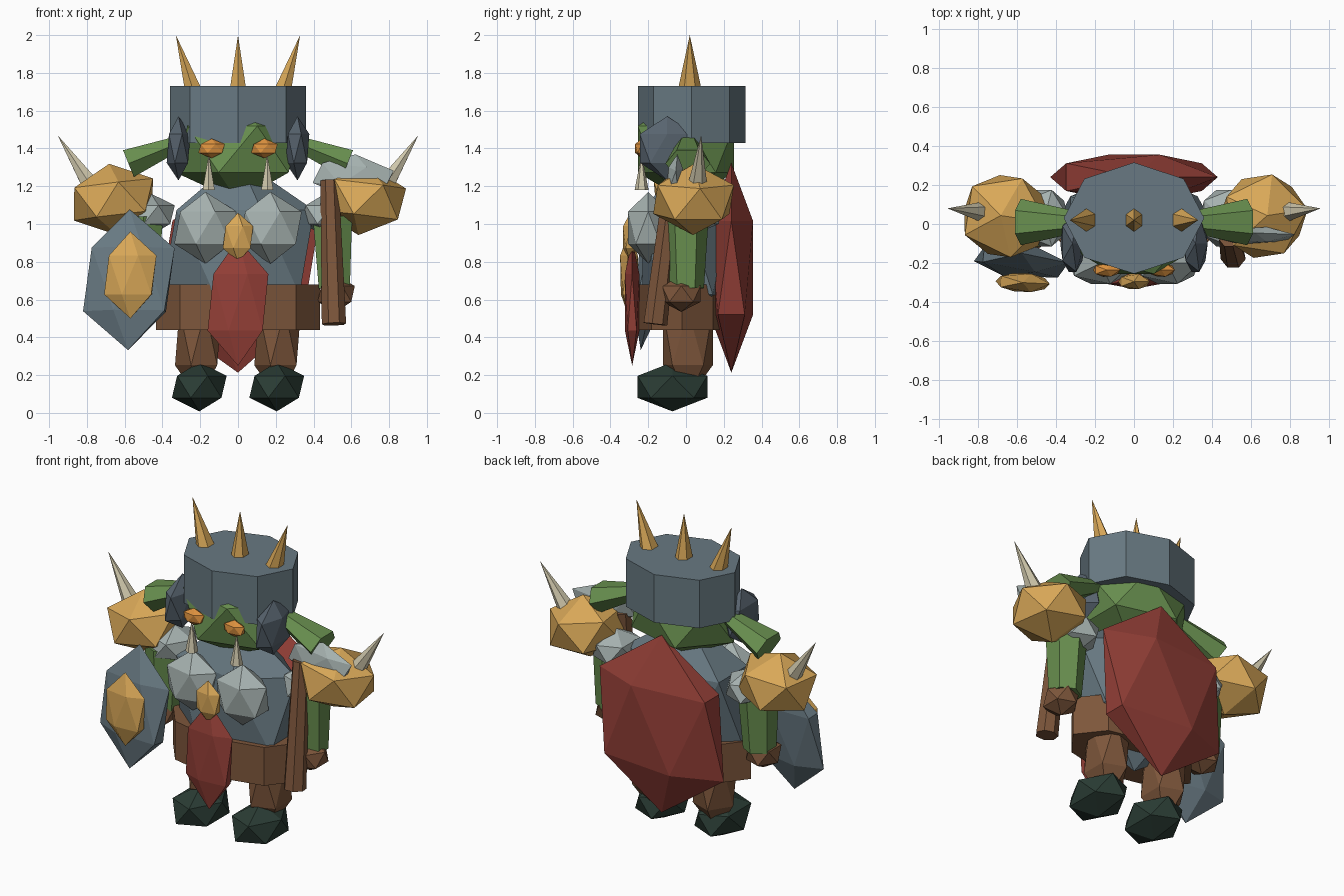
import bpy, math
from mathutils import Vector, Matrix, Euler

if "Cube" in bpy.data.objects:
    bpy.data.objects.remove(bpy.data.objects["Cube"])


def material(name, rgb):
    lin = [((c / 255 + 0.055) / 1.055) ** 2.4 for c in rgb]
    m = bpy.data.materials.new(name)
    m.diffuse_color = (*lin, 1)
    m.use_nodes = True
    m.node_tree.nodes["Principled BSDF"].inputs["Base Color"].default_value = m.diffuse_color
    return m


GREEN = material("skin green", (104, 143, 79))
GOLD = material("gold", (217, 168, 88))
RED = material("cloth red", (150, 64, 56))
STEEL = material("light steel", (166, 178, 176))
SLATE = material("armour slate", (104, 121, 130))
DARK = material("dark slate", (88, 100, 111))
BROWN = material("leather brown", (125, 86, 59))
BOOT = material("boot green black", (42, 60, 52))
IVORY = material("ivory", (208, 200, 172))
ORANGE = material("eye orange", (220, 145, 62))


def finish(name, mat):
    o = bpy.context.object
    o.name = name
    o.data.materials.append(mat)
    return o


def gem(name, loc, size, mat, rot=(0, 0, 0)):
    """Faceted twenty-sided lump."""
    bpy.ops.mesh.primitive_ico_sphere_add(subdivisions=1, radius=1)
    o = finish(name, mat)
    o.data.transform(Matrix.LocRotScale(Vector(loc), Euler(rot), Vector(size)))
    return o


def rod(name, a, b, r1, r2, sides, mat, squash=(1, 1)):
    """Tapered prism or spike from point a to point b."""
    a, b = Vector(a), Vector(b)
    d = b - a
    bpy.ops.mesh.primitive_cone_add(vertices=sides, radius1=r1, radius2=r2,
                                    depth=d.length)
    o = finish(name, mat)
    rot = Vector((0, 0, 1)).rotation_difference(d)
    o.data.transform(Matrix.LocRotScale((a + b) / 2, rot,
                                        Vector((squash[0], squash[1], 1))))
    return o


# Torso, skirt and head
gem("torso", (0, 0, 0.85), (0.45, 0.27, 0.5), SLATE)
rod("skirt", (0, -0.02, 0.44), (0, -0.02, 0.68), 1, 1, 8, BROWN, (0.435, 0.23))
gem("head", (0, 0, 1.396), (0.37, 0.3, 0.276), GREEN)

# Helmet with three spikes
rod("helmet", (0, 0.03, 1.43), (0, 0.03, 1.73), 1, 1, 8, SLATE, (0.36, 0.285))
for i, x in enumerate((-0.235, 0, 0.235)):
    rod(f"helmet_spike_{i}", (x, 0.02, 1.70), (x * 1.4, 0.02, 2.0),
        0.052, 0, 6, GOLD, (1, 1.25))

# Cape, loincloth and chest gem
gem("cape", (0, 0.24, 0.768), (0.48, 0.135, 0.555), RED)
gem("loincloth", (0, -0.285, 0.585), (0.18, 0.045, 0.335), RED)
gem("chest_gem", (0, -0.295, 0.93), (0.09, 0.045, 0.13), GOLD)

# Paired parts
for side, s in (("left", -1), ("right", 1)):
    gem(f"{side}_eye", (s * 0.14, -0.235, 1.40), (0.078, 0.04, 0.052), ORANGE)
    rod(f"{side}_tusk", (s * 0.155, -0.235, 1.18), (s * 0.155, -0.235, 1.37),
        0.037, 0, 6, IVORY)
    gem(f"{side}_cheek_guard", (s * 0.315, -0.1, 1.40), (0.07, 0.17, 0.17), DARK)
    rod(f"{side}_ear", (s * 0.58, 0.01, 1.32), (s * 0.26, 0.01, 1.45),
        0.088, 0.035, 6, GREEN, (1, 1.35))
    gem(f"{side}_breastplate", (s * 0.172, -0.2, 0.98), (0.185, 0.125, 0.19), STEEL)
    gem(f"{side}_shoulder_joint", (s * 0.46, 0.03, 1.05), (0.14, 0.17, 0.11), STEEL)
    gem(f"{side}_shoulder_pad", (s * 0.66, 0.04, 1.13), (0.25, 0.24, 0.19), GOLD,
        (0, s * 0.12, s * 0.15))
    rod(f"{side}_shoulder_spike", (s * 0.77, 0.06, 1.19), (s * 0.955, 0.08, 1.47),
        0.055, 0, 6, IVORY)
    rod(f"{side}_arm", (s * 0.51, 0, 0.66), (s * 0.50, 0, 1.04),
        0.095, 0.12, 6, GREEN)
    gem(f"{side}_hand", (s * 0.52, -0.025, 0.63), (0.11, 0.12, 0.095), BROWN)
    gem(f"{side}_leg", (s * 0.21, 0.01, 0.40), (0.138, 0.155, 0.33), BROWN)
    gem(f"{side}_boot", (s * 0.205, -0.072, 0.138), (0.162, 0.217, 0.13), BOOT)

# Shield with boss
gem("shield", (-0.578, -0.195, 0.705), (0.27, 0.075, 0.375), SLATE, (-0.12, 0, -0.1))
gem("shield_boss", (-0.57, -0.30, 0.73), (0.155, 0.055, 0.23), GOLD, (0, 0, -0.05))

# Axe
rod("axe_handle", (0.508, -0.165, 0.47), (0.485, -0.07, 1.23), 0.066, 0.05, 7, BROWN)
gem("axe_blade", (0.61, -0.06, 1.25), (0.235, 0.045, 0.12), STEEL, (-0.12, 0.1, 0))
